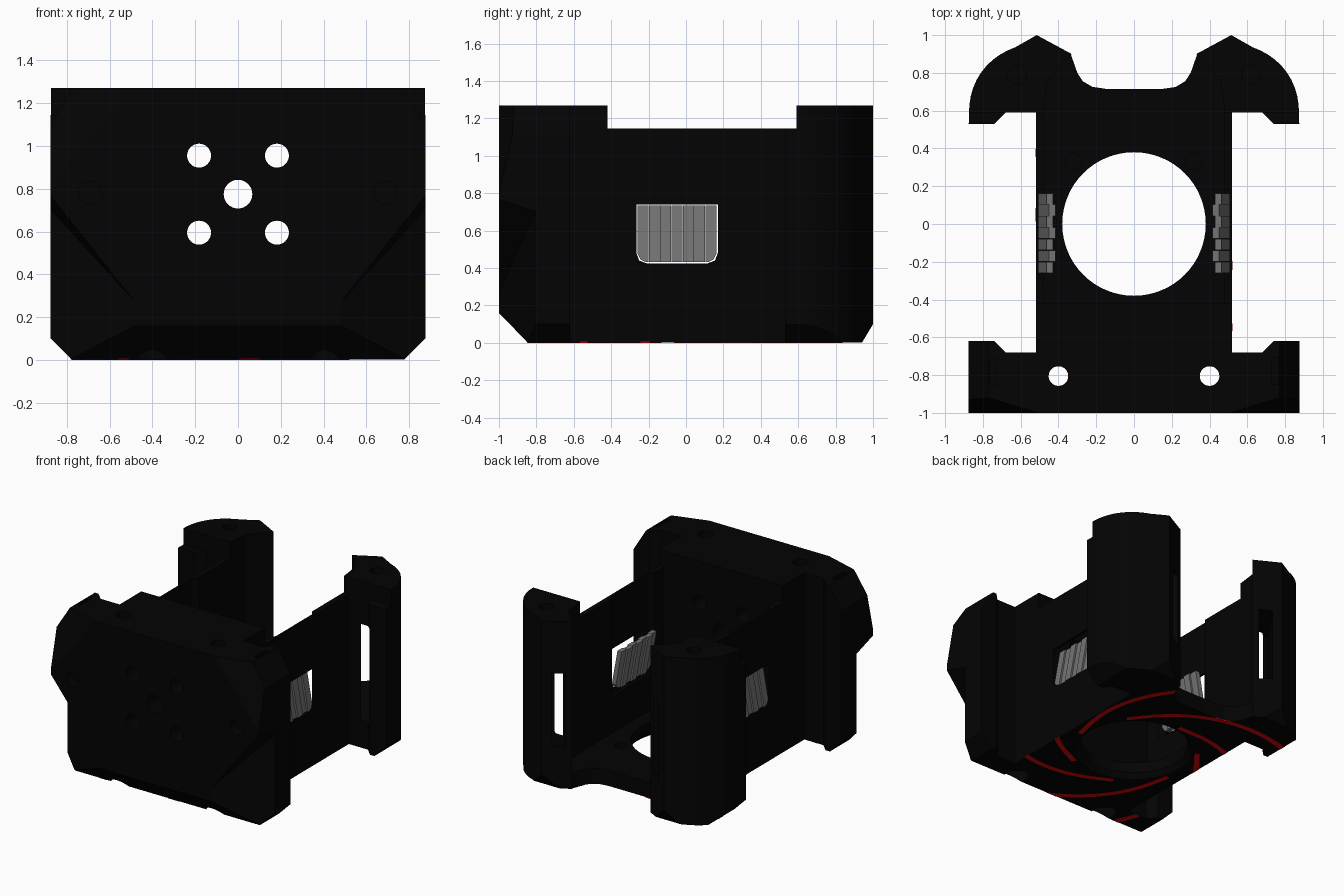
import bpy, bmesh, math
from mathutils import Vector, Matrix

if "Cube" in bpy.data.objects:
    bpy.data.objects.remove(bpy.data.objects["Cube"])


def material(name, rgb):
    m = bpy.data.materials.new(name)
    m.diffuse_color = (*rgb, 1)
    m.use_nodes = True
    m.node_tree.nodes["Principled BSDF"].inputs["Base Color"].default_value = m.diffuse_color
    return m


BLACK = material("black plastic", (0.001, 0.001, 0.001))
GREY = material("grey metal", (0.175, 0.175, 0.175))
RED = material("red stripe", (0.65, 0.002, 0.002))


def finish(bm, name, mat=BLACK):
    bmesh.ops.recalc_face_normals(bm, faces=bm.faces)
    me = bpy.data.meshes.new(name)
    bm.to_mesh(me)
    bm.free()
    me.materials.append(mat)
    ob = bpy.data.objects.new(name, me)
    bpy.context.collection.objects.link(ob)
    return ob


def prism(name, pts, z0, z1, mat=BLACK):
    bm = bmesh.new()
    f = bm.faces.new([bm.verts.new((x, y, z0)) for x, y in pts])
    r = bmesh.ops.extrude_face_region(bm, geom=[f])
    bmesh.ops.translate(bm, vec=(0, 0, z1 - z0),
                        verts=[v for v in r["geom"] if isinstance(v, bmesh.types.BMVert)])
    return finish(bm, name, mat)


def hull(name, pts, mat=BLACK):
    bm = bmesh.new()
    for p in pts:
        bm.verts.new(p)
    bmesh.ops.convex_hull(bm, input=bm.verts)
    return finish(bm, name, mat)


def box(name, x, y, z):
    return hull(name, [(a, b, c) for a in x for b in y for c in z])


def rod(name, a, b, r1, r2=None, seg=32):
    a, b = Vector(a), Vector(b)
    bm = bmesh.new()
    q = (b - a).to_track_quat("Z", "Y").to_matrix().to_4x4()
    bmesh.ops.create_cone(bm, cap_ends=True, segments=seg, radius1=r1,
                          radius2=r1 if r2 is None else r2, depth=(b - a).length,
                          matrix=Matrix.Translation((a + b) / 2) @ q)
    return finish(bm, name)


def boolean(target, tool, op="DIFFERENCE", keep=False):
    mod = target.modifiers.new("cut", "BOOLEAN")
    mod.operation, mod.object, mod.solver = op, tool, "EXACT"
    bpy.context.view_layer.objects.active = target
    bpy.ops.object.modifier_apply(modifier=mod.name)
    if not keep:
        bpy.data.objects.remove(tool)


def mirrored(pts):
    return pts + [(-x, y) for x, y in reversed(pts)]


def flip(pts, s):
    return [(s * p[0], *p[1:]) for p in pts]


Z0, TOP, WALL, B = 0.0015, 1.27, 1.145, 1.4

# front block
housing = prism("housing", mirrored([(0.875, -1), (0.875, -0.62), (0.74, -0.62), (0.68, -0.68),
                                     (0.52, -0.68), (0.52, -0.42)]), Z0, TOP)
# floor with a notched rear edge
boolean(housing, prism("floor", mirrored([(0.52, -0.5), (0.52, 0.65), (0.42, 0.82), (0.335, 0.9),
                                          (0.30, 0.8), (0.27, 0.755), (0.22, 0.725),
                                          (0.15, 0.715)]), Z0, 0.12), "UNION")
arc = []
for a in range(5, 66, 6):
    t = math.radians(a)
    r = 0.425 + 0.014 * math.sin(math.pi * (a - 5) / 60)
    arc.append((0.45 + r * math.cos(t), 0.55 + r * math.sin(t)))
post = [(0.875, 0.53)] + arc + [(0.515, 1.0), (0.33, 0.9), (0.40, 0.83), (0.46, 0.75),
                                (0.48, 0.59), (0.68, 0.59), (0.74, 0.53)]
for s in (1, -1):
    # side wall and rear post
    boolean(housing, box("wall", (s * 0.478, s * 0.52), (-0.5, 0.62), (0.05, WALL)), "UNION")
    boolean(housing, prism("post", flip(post, s), Z0, TOP), "UNION")

# chamfered lower outline
boolean(housing, hull("outline", [(sx * x, y, z) for sx in (1, -1) for x, y, z in (
    (0.775, -0.845, 0), (0.775, 0.94, 0), (0.8751, -0.94, 0.1), (0.8751, -1.0001, 0.16),
    (0.79, -1.0001, 0.16), (0.8751, 1.0001, 0.1),
    (0.8751, -1.0001, B), (0.8751, 1.0001, B))]), "INTERSECT")

for s in (1, -1):
    cuts = [
        # bevelled lower and upper corners of the front
        hull("low_corner", flip([(0.48, -1, 0.27), (0.48, -1, -0.1), (0.9, -0.79, -0.1),
                                 (0.9, -1.1, -0.1), (0.48, -1.1, -0.1), (0.48, -1.1, 0.27),
                                 (0.9, -1.1, 0.83), (0.9, -0.79, 0.73)], s)),
        hull("high_corner", flip([(0.5, -1, 1.275), (0.9, -0.88, 1.275), (0.9, -1, 0.775),
                                  (0.9, -1.2, 1.275)], s)),
        # sloped shoulder of the front block
        hull("shoulder", [(s * x, y, z) for y in (-1.1, -0.55)
                          for x, z in ((0.764, 1.28), (0.95, 1.28), (0.9, 1.06))]),
        # lowered top of the rear tab
        box("tab_step", (s * 0.6, s * 0.95), (0.45, 0.59), (WALL, B)),
        # wall channel, thinning the wall around the window
        prism("channel", flip([(0.505, -0.265), (0.505, 0.17), (0.49, 0.2), (0.44, 0.23),
                               (0.44, -0.325), (0.49, -0.295)], s), 0.40, B),
    ]
    win = [(-0.265, 0.74), (0.17, 0.74), (0.17, 0.48), (0.155, 0.44), (0.115, 0.425),
           (-0.21, 0.425), (-0.25, 0.44), (-0.265, 0.48)]
    cuts.append(hull("window", [(s * x, y, z) for x in (0.3, 0.6) for y, z in win]))
    # slanted slot through the post
    cuts.append(hull("post_slot", flip(
        [(x, 0.55, z) for x in (0.65, 0.768) for z in (0.2, 0.95)] +
        [(x, 1.02, z) for x in (0.298, 0.416) for z in (0.34, 0.86)], s)))
    # screw holes and nut slot
    cuts += [
        rod("screw", (s * 0.4, -0.805, -0.1), (s * 0.4, -0.805, B), 0.052),
        rod("screw_head", (s * 0.4, -0.805, -0.1), (s * 0.4, -0.805, 0.09), 0.085),
        rod("post_screw", (s * 0.62, 0.79, 1.1), (s * 0.62, 0.79, B), 0.05),
        rod("side_pit", (s * 0.69, -1.1, 0.78), (s * 0.69, -0.93, 0.78), 0.055),
        rod("floor_pit", (s * 0.32, 0.33, 0.07), (s * 0.32, 0.33, 0.2), 0.045),
        box("nut_slot", (s * 0.73, s * 0.765), (-0.85, -0.71), (1.13, B)),
    ]
    for z in (0.595, 0.955):
        cuts.append(rod("front_hole", (s * 0.182, -1.2, z), (s * 0.182, 0, z), 0.056))
    for c in cuts:
        boolean(housing, c)
boolean(housing, rod("centre_hole", (0, -1.2, 0.775), (0, 0, 0.775), 0.067))

# round opening in the floor, flared underneath
boolean(housing, rod("opening", (0, 0, -0.1), (0, 0, 0.3), 0.38, seg=64))
boolean(housing, rod("flare", (0, 0, -0.01), (0, 0, 0.04), 0.42, 0.38, seg=64))

bpy.ops.object.select_all(action="DESELECT")
housing.select_set(True)
bpy.context.view_layer.objects.active = housing
bpy.ops.object.shade_smooth_by_angle(angle=math.radians(20))

# leaning metal fins in the side windows
for side, s in (("right", 1), ("left", -1)):
    n, y0, w = 7, -0.259, 0.423 / 7
    for i in range(n):
        ya, yb = y0 + i * w, y0 + (i + 1) * w - 0.0015
        off = 0.012 * (i % 2)
        # rounded lower corner on the end fins
        la = 0.045 if i == 0 else 0
        lb = 0.045 if i == n - 1 else 0
        prof = [(ya, 0.735), (yb, 0.735), (yb, 0.431 + lb), (yb - lb / 3, 0.431 + lb / 3),
                (yb - lb, 0.431), (ya + la, 0.431), (ya + la / 3, 0.431 + la / 3),
                (ya, 0.431 + la)]
        pts = []
        for y, z in prof:
            x = 0.518 - off - 0.055 * (z - 0.43) / 0.305
            pts += [(s * x, y, z), (s * (x - 0.035), y, z)]
        hull(f"{side}_fin_{i + 1}", pts, GREY)

# spiral stripes on the underside, trimmed to the footprint of the housing
trim = housing.copy()
trim.data = housing.data.copy()
trim.data.materials.clear()
trim.data.materials.append(RED)
bpy.context.collection.objects.link(trim)
trim.location.z = -Z0
trim.scale = (1.0015, 1.0015, 1)
bpy.context.view_layer.update()
for k in range(7):
    inner, outer = [], []
    for i in range(41):
        t = i / 40
        a = math.radians(43.5 + 360 / 7 * k + 96 * t)
        r = 0.435 + 0.6 * t ** 1.7
        for side, q in ((inner, r - 0.008), (outer, r + 0.03 + 0.014 * t)):
            side.append((q * math.cos(a), q * math.sin(a)))
    stripe = prism(f"underside_stripe_{k + 1}", inner + outer[::-1], -0.01, 0.006, RED)
    boolean(stripe, trim, "INTERSECT", keep=True)
bpy.data.objects.remove(trim)
